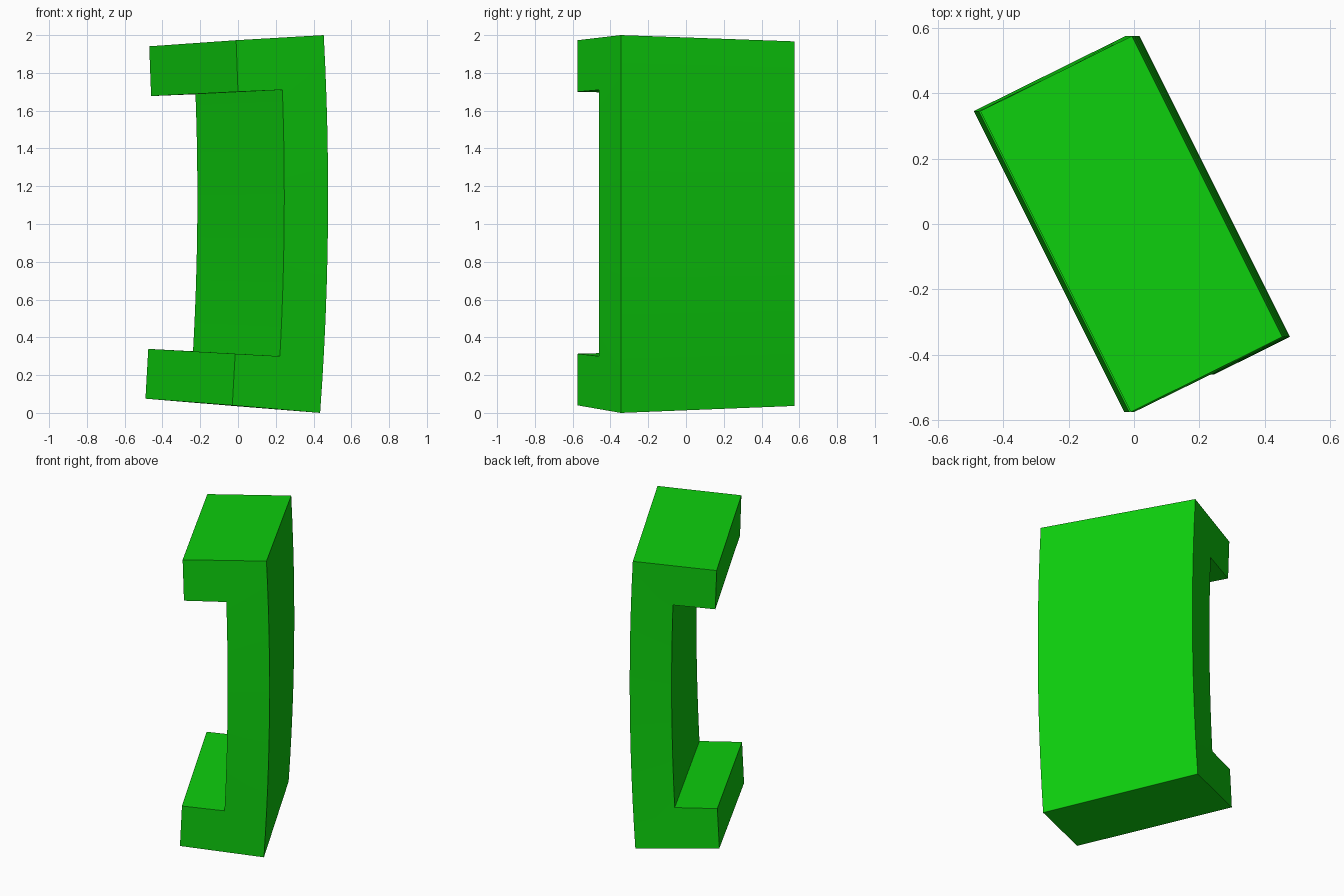
import bpy
import bmesh

default = bpy.data.objects.get("Cube")
if default:
    bpy.data.objects.remove(default, do_unlink=True)

# Material
green = bpy.data.materials.new("bright green")
green.use_nodes = True
colour = (0.004, 0.62, 0.004, 1.0)
green.diffuse_color = colour
green.node_tree.nodes["Principled BSDF"].inputs["Base Color"].default_value = colour

STEPS = 12
OUTER_Y, INNER_Y, TIP_Y = -0.345, -0.46, -0.575


def bowed_edge(crest, y, z0, z1):
    """Gently bowed upright edge, from z0 to z1."""
    points = []
    for i in range(STEPS + 1):
        z = z0 + (z1 - z0) * i / STEPS
        points.append((crest - 0.032 * (z - 1.15) ** 2, y, z))
    return points


def to_back(p):
    """Far end of the extrusion: slanted sideways and slightly shorter."""
    return (p[0] - 0.46, p[1] + 0.92, 1.05 + 0.965 * (p[2] - 1.05))


# C-shaped cross-section: bowed spine with a short flange at each end
outer = bowed_edge(0.477, OUTER_Y, 0.0, 2.0)
inner = bowed_edge(0.245, INNER_Y, 0.30, 1.71)
top_tip = [(-0.01, TIP_Y, 1.973), (0.0, TIP_Y, 1.70)]
bottom_tip = [(-0.015, TIP_Y, 0.313), (-0.03, TIP_Y, 0.04)]
profile = outer + top_tip + inner[::-1] + bottom_tip

bm = bmesh.new()
front = [bm.verts.new(p) for p in profile]
back = [bm.verts.new(to_back(p)) for p in profile]
n = len(profile)

# Long sides
for i in range(n):
    j = (i + 1) % n
    bm.faces.new((front[i], front[j], back[j], back[i]))

# End caps: spine strip plus the two flanges
first_inner = n - 3  # lowest inner point, listed last before the bottom tip
for ring in (front, back):
    for i in range(STEPS):
        bm.faces.new((ring[i], ring[i + 1],
                      ring[first_inner - i - 1], ring[first_inner - i]))
    top = STEPS
    bm.faces.new((ring[top], ring[top + 1], ring[top + 2], ring[top + 3]))
    bm.faces.new((ring[first_inner], ring[n - 2], ring[n - 1], ring[0]))

bmesh.ops.recalc_face_normals(bm, faces=bm.faces)
mesh = bpy.data.meshes.new("curved_channel")
bm.to_mesh(mesh)
bm.free()
mesh.materials.append(green)

channel = bpy.data.objects.new("curved_channel", mesh)
bpy.context.collection.objects.link(channel)

# Smooth bow, crisp corners
bpy.ops.object.select_all(action='DESELECT')
channel.select_set(True)
bpy.context.view_layer.objects.active = channel
bpy.ops.object.shade_smooth_by_angle(angle=0.5)
